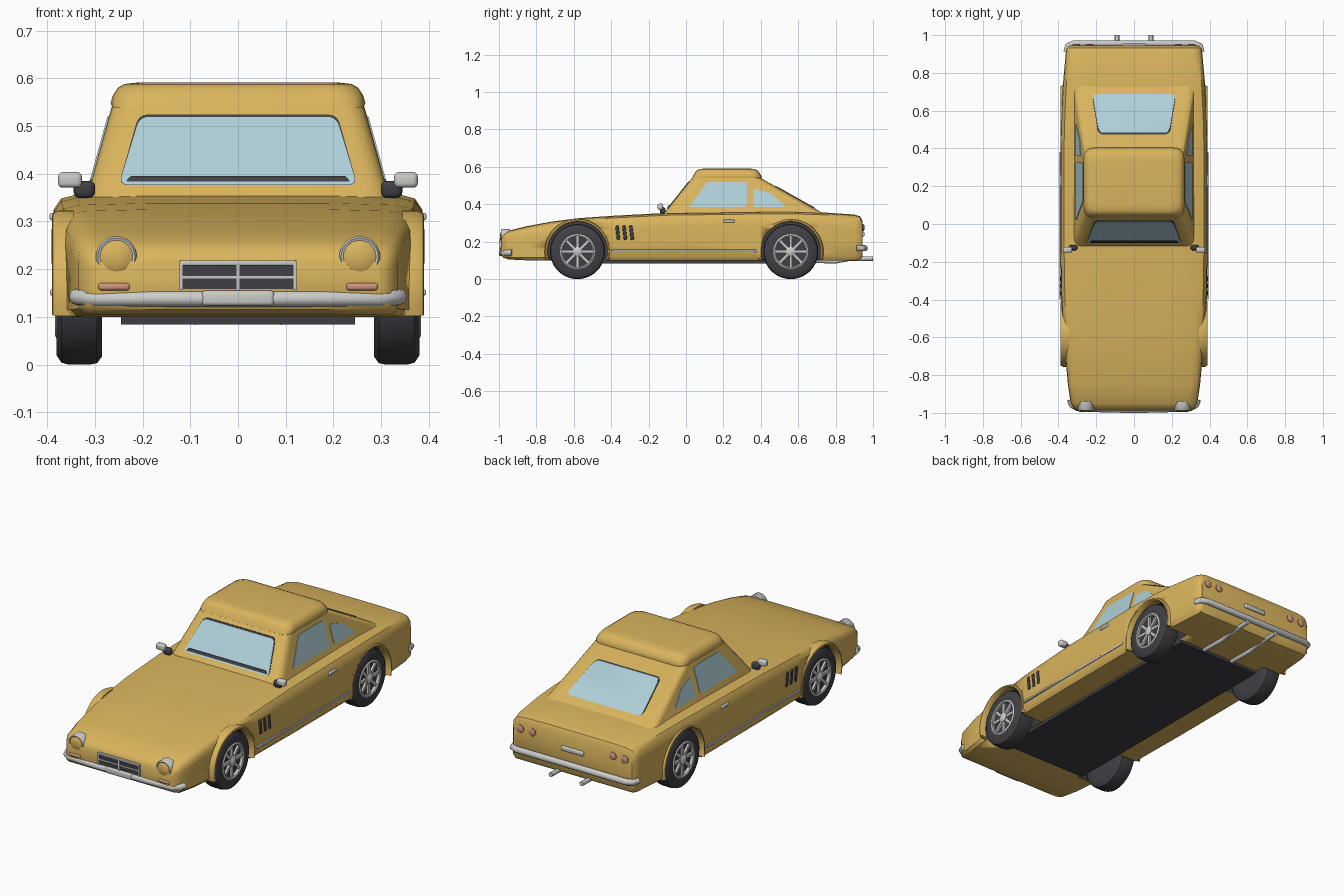
import bpy, bmesh, math
from mathutils import Vector, Matrix

if "Cube" in bpy.data.objects:
    bpy.data.objects.remove(bpy.data.objects["Cube"])


def material(name, rgb, rough=0.5):
    m = bpy.data.materials.new(name)
    m.use_nodes = True
    m.diffuse_color = (*rgb, 1)
    node = m.node_tree.nodes["Principled BSDF"]
    node.inputs["Base Color"].default_value = (*rgb, 1)
    node.inputs["Roughness"].default_value = rough
    return m


PAINT = material("yellow paint", (0.70, 0.46, 0.11))
DARK = material("dark rubber", (0.05, 0.05, 0.06))
GLASS = material("pale blue glass", (0.43, 0.63, 0.69))
CHROME = material("chrome grey", (0.60, 0.60, 0.59))
LAMP = material("pink lamp", (0.62, 0.30, 0.20))


def finish(name, bm, *mats, angle=40):
    bmesh.ops.recalc_face_normals(bm, faces=bm.faces)
    mesh = bpy.data.meshes.new(name)
    bm.to_mesh(mesh)
    bm.free()
    for m in mats:
        mesh.materials.append(m)
    ob = bpy.data.objects.new(name, mesh)
    bpy.context.collection.objects.link(ob)
    bpy.ops.object.select_all(action="DESELECT")
    ob.select_set(True)
    bpy.context.view_layer.objects.active = ob
    bpy.ops.object.shade_smooth_by_angle(angle=math.radians(angle))
    return ob


def loft(name, rings, *mats, angle=40):
    """Skin closed rings of equal length and cap both ends."""
    bm = bmesh.new()
    loops = [[bm.verts.new(p) for p in r] for r in rings]
    n = len(loops[0])
    for a, b in zip(loops, loops[1:]):
        for i in range(n):
            bm.faces.new((a[i], a[(i + 1) % n], b[(i + 1) % n], b[i]))
    bm.faces.new(loops[0])
    bm.faces.new(loops[-1])
    return finish(name, bm, *mats, angle=angle)


def lathe(name, profile, axis, centre, mat, n=32):
    """Revolve (offset, radius) pairs about the x or y axis."""
    rings = []
    for t, r in profile:
        ring = []
        for i in range(n):
            a = math.tau * i / n
            c, s = r * math.cos(a), r * math.sin(a)
            ring.append(Vector(centre) + Vector((t, c, s) if axis == "x" else (c, t, s)))
        rings.append(ring)
    return loft(name, rings, mat)


def box(name, centre, size, mat, bevel=0.0, tilt=0.0):
    bm = bmesh.new()
    bmesh.ops.create_cube(bm, size=1)
    bmesh.ops.scale(bm, vec=size, verts=bm.verts)
    if bevel:
        bmesh.ops.bevel(bm, geom=bm.edges[:], offset=bevel, segments=3, profile=0.5, affect="EDGES")
    bm.transform(Matrix.Translation(centre) @ Matrix.Rotation(tilt, 4, "X"))
    return finish(name, bm, mat)


def sweep(name, path, rad, mat, n=12):
    path = [Vector(p) for p in path]
    rings = []
    for i, p in enumerate(path):
        d = (path[min(i + 1, len(path) - 1)] - path[max(i - 1, 0)]).normalized()
        side = d.cross(Vector((0, 0, 1))).normalized()
        up = side.cross(d)
        rings.append([p + side * rad * math.cos(math.tau * k / n) + up * rad * math.sin(math.tau * k / n)
                      for k in range(n)])
    return loft(name, rings, mat)


def rounded(points, r):
    """Round the corners of a 2D polygon."""
    out = []
    for i, p in enumerate(points):
        p, a, b = Vector(p), Vector(points[i - 1]), Vector(points[(i + 1) % len(points)])
        s, e = p + (a - p).normalized() * r, p + (b - p).normalized() * r
        for k in range(6):
            t = k / 5
            out.append(s * (1 - t) ** 2 + p * 2 * t * (1 - t) + e * t * t)
    return out


def plate(name, points, place, mat, r=0.015, lift=0.003):
    pts = rounded(points, r)
    return loft(name, [[place(a, b, off) for a, b in pts] for off in (-0.006, lift)], mat)


# Lower body: y, half width, bottom, top
STATIONS = [(-0.988, 0.30, 0.135, 0.215), (-0.978, 0.318, 0.115, 0.238), (-0.95, 0.335, 0.105, 0.258),
            (-0.85, 0.35, 0.10, 0.283), (-0.72, 0.362, 0.10, 0.307), (-0.58, 0.375, 0.10, 0.325),
            (-0.4, 0.385, 0.10, 0.338), (-0.1, 0.39, 0.10, 0.354), (0.4, 0.39, 0.10, 0.361),
            (0.58, 0.385, 0.10, 0.361), (0.72, 0.378, 0.10, 0.357), (0.9, 0.362, 0.10, 0.345),
            (0.932, 0.357, 0.105, 0.335), (0.944, 0.345, 0.12, 0.31)]
SECTION = [(0.5, 0), (0.96, 0), (1, 0.08), (1, 0.4), (1, 0.72), (0.99, 0.86), (0.95, 0.95), (0.86, 0.985), (0.5, 1)]
rings = []
for y, w, lo, hi in STATIONS:
    half = [(fx * w, lo + fz * (hi - lo)) for fx, fz in SECTION]
    rings.append([(x, y, z) for x, z in half] + [(-x, y, z) for x, z in reversed(half)])
body = loft("body", rings, PAINT, DARK)

# Wheels, wheel wells and arch lips
AXLE_Z = 0.147
for end, y in (("front", -0.58), ("rear", 0.56)):
    for side, s in (("left", 1), ("right", -1)):
        tag = f"{end}_{side}_"
        cutter = lathe(tag + "well_cutter", [(s * 0.25, 0.16), (s * 0.45, 0.16)], "x", (0, y, AXLE_Z), PAINT, 48)
        cutter.data.materials.append(DARK)
        for f in cutter.data.polygons:
            f.material_index = 1
        mod = body.modifiers.new("well", "BOOLEAN")
        mod.operation, mod.solver, mod.object = "DIFFERENCE", "EXACT", cutter
        bpy.context.view_layer.objects.active = body
        bpy.ops.object.modifier_apply(modifier=mod.name)
        bpy.data.objects.remove(cutter)

        lip = [(0.345, 0.158), (0.384, 0.158), (0.39, 0.163), (0.388, 0.17), (0.376, 0.176), (0.345, 0.176)]
        angles = [math.radians(-15 + 210 * i / 28) for i in range(29)]
        loft(tag + "arch_lip", [[(s * x, y + r * math.cos(a), AXLE_Z + r * math.sin(a)) for x, r in lip]
                                for a in angles], PAINT)
        lathe(tag + "tyre", [(s * t, r) for t, r in (
            (0.285, 0.09), (0.285, 0.13), (0.295, 0.144), (0.31, 0.147), (0.355, 0.147),
            (0.37, 0.143), (0.38, 0.128), (0.38, 0.092), (0.364, 0.086))], "x", (0, y, AXLE_Z), DARK, 40)
        lathe(tag + "rim", [(s * t, r) for t, r in (
            (0.36, 0.082), (0.38, 0.08), (0.384, 0.086), (0.38, 0.093), (0.36, 0.092), (0.36, 0.082))],
            "x", (0, y, AXLE_Z), CHROME)
        lathe(tag + "hub", [(s * 0.36, 0.026), (s * 0.378, 0.026), (s * 0.386, 0.014)],
              "x", (0, y, AXLE_Z), CHROME, 16)
        bm = bmesh.new()
        for i in range(8):
            m = (Matrix.Translation((s * 0.369, y, AXLE_Z)) @ Matrix.Rotation(math.tau * i / 8, 4, "X")
                 @ Matrix.Translation((0, 0, 0.05)) @ Matrix.Diagonal((0.012, 0.015, 0.07, 1)))
            bmesh.ops.create_cube(bm, size=1, matrix=m)
        finish(tag + "spokes", bm, CHROME)

box("floor_pan", (0, -0.02, 0.097), (0.49, 1.36, 0.026), DARK)


# Cabin and roof cap: half width, front, rear, height
def cabin_ring(w, y0, y1, z, r):
    return [(x, y, z) for x, y in rounded([(-w, y0), (w, y0), (w, y1), (-w, y1)], r)]


loft("cabin", [cabin_ring(0.323, -0.134, 0.773, 0.33, 0.05), cabin_ring(0.265, 0.032, 0.4, 0.54, 0.05)], PAINT)
loft("roof", [cabin_ring(0.262, 0.03, 0.402, 0.535, 0.05), cabin_ring(0.267, 0.036, 0.404, 0.548, 0.06),
              cabin_ring(0.262, 0.045, 0.396, 0.565, 0.06), cabin_ring(0.252, 0.055, 0.384, 0.58, 0.06),
              cabin_ring(0.238, 0.07, 0.368, 0.588, 0.06), cabin_ring(0.21, 0.1, 0.34, 0.591, 0.06)], PAINT)


# Window planes follow the cabin walls
def front_plane(x, z, off):
    return (x, -0.11 + (z - 0.36) * 0.79 - off * 1.3, z)


def rear_plane(x, z, off):
    return (x, 0.72 - (z - 0.36) * 1.778 + off * 2, z)


plate("windscreen_seal", [(-0.25, 0.376), (0.25, 0.376), (0.208, 0.524), (-0.208, 0.524)],
      front_plane, DARK, 0.02, 0.002)
plate("windscreen", [(-0.249, 0.377), (0.249, 0.377), (0.206, 0.519), (-0.206, 0.519)],
      front_plane, GLASS, 0.02, 0.004)
plate("wiper_band", [(-0.235, 0.384), (0.235, 0.384), (0.225, 0.395), (-0.225, 0.395)],
      front_plane, DARK, 0.004, 0.007)
plate("rear_window_seal", [(-0.222, 0.381), (0.222, 0.381), (0.188, 0.498), (-0.188, 0.498)],
      rear_plane, DARK, 0.02, 0.002)
plate("rear_window", [(-0.221, 0.382), (0.221, 0.382), (0.186, 0.495), (-0.186, 0.495)],
      rear_plane, GLASS, 0.02, 0.004)

# Parts on both sides
for side, s in (("left", 1), ("right", -1)):
    def side_plane(y, z, off):
        return (s * (0.265 + (0.54 - z) * 0.276 + off), y, z)

    plate(side + "_door_window", [(0.015, 0.385), (0.325, 0.385), (0.325, 0.52), (0.115, 0.52)], side_plane, GLASS)
    plate(side + "_quarter_window", [(0.36, 0.385), (0.535, 0.385), (0.45, 0.46), (0.36, 0.485)], side_plane, GLASS)
    box(side + "_sill_trim", (s * 0.388, -0.01, 0.151), (0.012, 0.78, 0.012), CHROME, 0.003)
    box(side + "_door_handle", (s * 0.387, 0.23, 0.31), (0.016, 0.06, 0.016), CHROME, 0.005)
    for i in range(3):
        box(f"{side}_vent_{i + 1}", (s * 0.383, -0.365 + 0.037 * i, 0.248), (0.016, 0.018, 0.076), DARK, 0.004, 0.12)
    box(side + "_mirror_arm", (s * 0.322, -0.125, 0.367), (0.045, 0.03, 0.036), DARK, 0.012)
    box(side + "_mirror", (s * 0.352, -0.137, 0.387), (0.05, 0.03, 0.033), CHROME, 0.01)

    # Lamps
    lathe(side + "_headlight_ring", [(0.04, 0.043), (-0.003, 0.043), (-0.008, 0.039), (-0.006, 0.034), (0.04, 0.034)],
          "y", (s * 0.255, -0.98, 0.226), CHROME)
    lathe(side + "_headlight_lens", [(0.04, 0.036), (-0.005, 0.036), (-0.011, 0.026), (-0.014, 0.01)],
          "y", (s * 0.255, -0.98, 0.226), PAINT)
    box(side + "_indicator", (s * 0.26, -0.975, 0.163), (0.066, 0.04, 0.015), LAMP, 0.006)
    for i, x in enumerate((0.235, 0.305)):
        lathe(f"{side}_tail_lamp_{i + 1}", [(-0.03, 0.02), (0.007, 0.02), (0.012, 0.012)],
              "y", (s * x, 0.942, 0.275), LAMP, 20)

    # Exhaust pipes
    sweep(side + "_exhaust", [(s * 0.09, 0.62, 0.1), (s * 0.09, 0.8, 0.095), (s * 0.09, 0.87, 0.108),
                              (s * 0.09, 1.0, 0.11)], 0.012, CHROME)

# Bumpers and number plates
sweep("front_bumper", [(-0.338, -0.93, 0.142), (-0.328, -0.958, 0.14), (-0.3, -0.974, 0.138), (-0.15, -0.981, 0.138),
                       (0.15, -0.981, 0.138), (0.3, -0.974, 0.138), (0.328, -0.958, 0.14), (0.338, -0.93, 0.142)],
      0.017, CHROME)
sweep("rear_bumper", [(-0.358, 0.91, 0.165), (-0.35, 0.943, 0.165), (-0.32, 0.956, 0.165),
                      (0.32, 0.956, 0.165), (0.35, 0.943, 0.165), (0.358, 0.91, 0.165)], 0.016, CHROME)
box("front_number_plate", (0, -0.988, 0.139), (0.152, 0.024, 0.032), CHROME, 0.008)
box("rear_number_plate", (0, 0.945, 0.24), (0.13, 0.02, 0.024), CHROME, 0.006)

# Grille
box("grille_backing", (0, -0.97, 0.186), (0.23, 0.042, 0.056), DARK)
box("grille_top", (0, -0.975, 0.213), (0.244, 0.042, 0.011), CHROME, 0.003)
box("grille_bar", (0, -0.975, 0.183), (0.23, 0.038, 0.006), CHROME)
box("grille_post", (0, -0.975, 0.183), (0.008, 0.04, 0.055), CHROME)
for side, s in (("left", 1), ("right", -1)):
    box(f"grille_{side}_edge", (s * 0.119, -0.975, 0.186), (0.007, 0.042, 0.06), CHROME)
